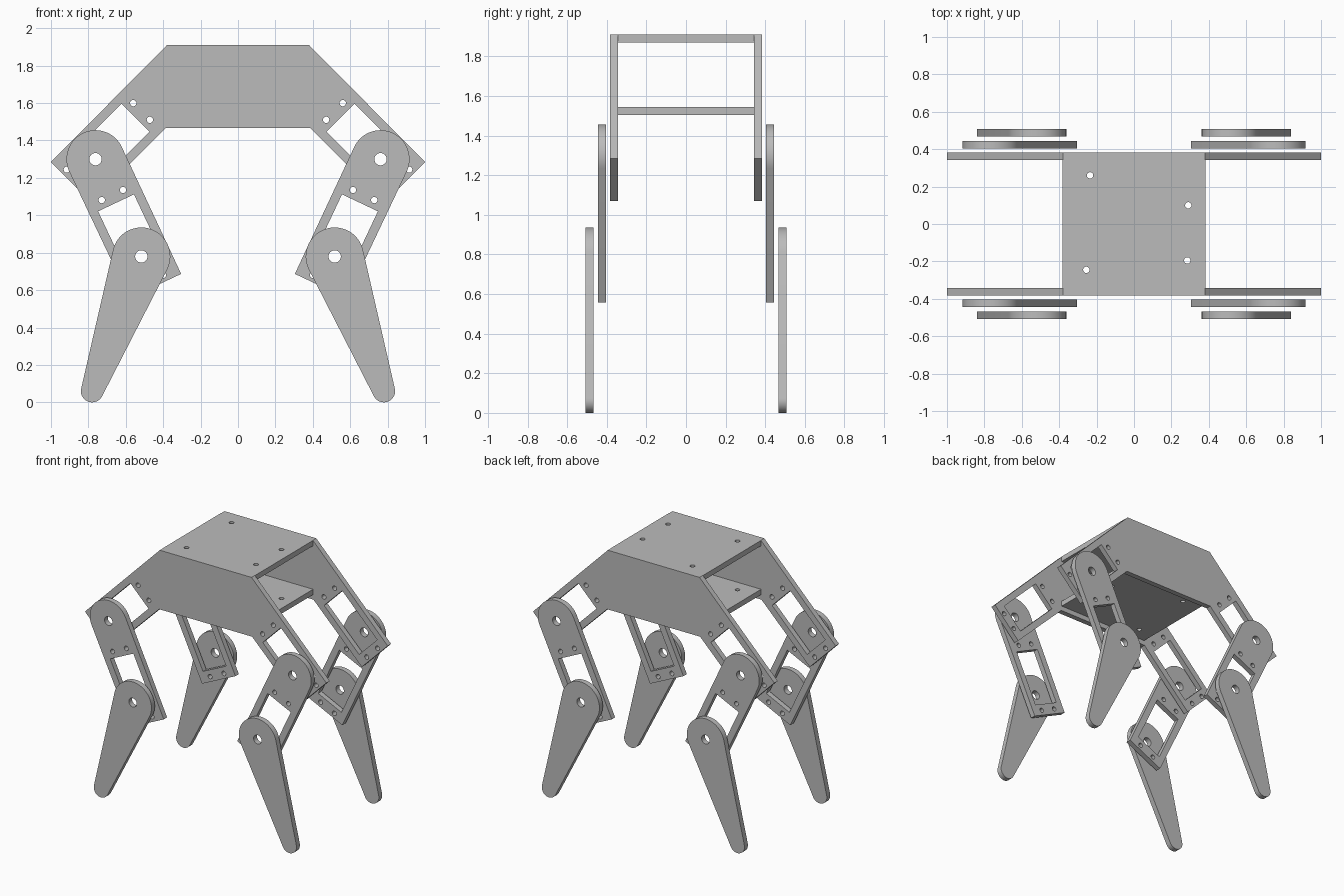
import bpy, bmesh, math
from mathutils import Vector, Matrix

cube = bpy.data.objects.get("Cube")
if cube:
    bpy.data.objects.remove(cube)

grey = bpy.data.materials.new("sheet_grey")
grey.use_nodes = True
colour = (0.5, 0.5, 0.5, 1)
grey.diffuse_color = colour
grey.node_tree.nodes["Principled BSDF"].inputs["Base Color"].default_value = colour

THICK = 0.04
PIVOT_R, SCREW_R = 0.033, 0.017


def arc(centre, radius, start, end, steps):
    return [Vector(centre) + radius * Vector((math.cos(a), math.sin(a)))
            for a in (start + (end - start) * i / steps for i in range(steps + 1))]


def hole(centre, radius):
    return arc(centre, radius, 0, math.tau, 24)[:-1]


def motor_mount(centre, along):
    """Rectangular window with two screw holes beyond each end."""
    across = Vector((-along.y, along.x))
    at = lambda u, v: centre + along * u + across * v
    loops = [[at(0.205 * u, 0.106 * v) for u, v in ((-1, -1), (1, -1), (1, 1), (-1, 1))]]
    loops += [hole(at(0.251 * u, 0.063 * v), SCREW_R) for u in (-1, 1) for v in (-1, 1)]
    return loops


def mirror_x(loops, sign):
    return [[Vector((p.x * sign, p.y)) for p in loop] for loop in loops]


def plate(name, loops, matrix):
    """Cut a flat sheet: the first loop is the outline, the others are openings."""
    curve = bpy.data.curves.new(name, 'CURVE')
    curve.dimensions = '2D'
    curve.fill_mode = 'BOTH'
    curve.extrude = THICK / 2
    for loop in loops:
        spline = curve.splines.new('POLY')
        spline.points.add(len(loop) - 1)
        for point, co in zip(spline.points, loop):
            point.co = (co[0], co[1], 0, 1)
        spline.use_cyclic_u = True
    temp = bpy.data.objects.new(name + "_profile", curve)
    bpy.context.scene.collection.objects.link(temp)
    mesh = bpy.data.meshes.new_from_object(temp)
    bpy.data.objects.remove(temp)
    bpy.data.curves.remove(curve)

    # Weld the caps to the rim and set the sheet in place
    bm = bmesh.new()
    bm.from_mesh(mesh)
    bmesh.ops.remove_doubles(bm, verts=bm.verts, dist=0.0001)
    bm.transform(matrix)
    bmesh.ops.recalc_face_normals(bm, faces=bm.faces)
    bm.to_mesh(mesh)
    bm.free()
    mesh.name = name
    mesh.materials.clear()
    mesh.materials.append(grey)
    obj = bpy.data.objects.new(name, mesh)
    bpy.context.scene.collection.objects.link(obj)
    bpy.ops.object.select_all(action='DESELECT')
    obj.select_set(True)
    bpy.context.view_layer.objects.active = obj
    bpy.ops.object.shade_smooth_by_angle(angle=math.radians(30))


def upright(y):
    return Matrix.Translation((0, y, 0)) @ Matrix.Rotation(math.pi / 2, 4, 'X')


# Key points of the left side, in x and z
hip = Vector((0.762, 1.30))
knee = Vector((0.517, 0.78))
foot = Vector((0.78, 0.06))

# Side frame: trapezoid body with two sloping arms, notched for the deck tab
half = [(0.18, 1.87), (0.18, 1.91), (0.38, 1.91), (1.0, 1.285), (0.785, 1.07), (0.385, 1.467)]
outline = [Vector(p) for p in half] + [Vector((-x, z)) for x, z in reversed(half)]
arm_mount = motor_mount(Vector((0.693, 1.3775)), Vector((1, -1)).normalized())
frame = [outline] + arm_mount + mirror_x(arm_mount, -1)

# Upper leg: round hip end, square knee end
down = (knee - hip).normalized()
side = Vector((-down.y, down.x))
angle = math.atan2(down.y, down.x)
end = hip + down * 0.75
thigh = [arc(hip, 0.155, angle + math.pi / 2, angle + 1.5 * math.pi, 28)
         + [end - side * 0.153, end + side * 0.153],
         hole(hip, PIVOT_R)] + motor_mount(hip + down * 0.463, down)

# Lower leg: tapered between a large knee circle and a small foot circle
line = foot - knee
angle = math.atan2(line.y, line.x)
spread = math.acos((0.155 - 0.06) / line.length)
shin = [arc(knee, 0.155, angle + spread, angle + math.tau - spread, 32)
        + arc(foot, 0.06, angle - spread, angle + spread, 16),
        hole(knee, PIVOT_R)]

for sy, end_name in ((-1, "front"), (1, "back")):
    plate(end_name + "_frame", frame, upright(sy * 0.363))
    for sx, side_name in ((1, "left"), (-1, "right")):
        prefix = end_name + "_" + side_name
        plate(prefix + "_upper_leg", mirror_x(thigh, sx), upright(sy * 0.424))
        plate(prefix + "_lower_leg", mirror_x(shin, sx), upright(sy * 0.487))

# Decks between the frames; the top one has tabs reaching through the notches
screws = [hole(p, SCREW_R) for p in
          ((-0.235, 0.26), (0.29, 0.10), (0.285, -0.195), (-0.255, -0.245))]
quarter = [(0.382, 0.343), (0.18, 0.343), (0.18, 0.383)]
tabbed = quarter + [(-x, y) for x, y in reversed(quarter)]
tabbed += [(-x, -y) for x, y in tabbed]
plain = [(0.382 * u, 0.343 * v) for u, v in ((-1, -1), (1, -1), (1, 1), (-1, 1))]
plate("top_deck", [tabbed] + screws, Matrix.Translation((0, 0, 1.89)))
plate("lower_deck", [plain] + screws, Matrix.Translation((0, 0, 1.524)))
